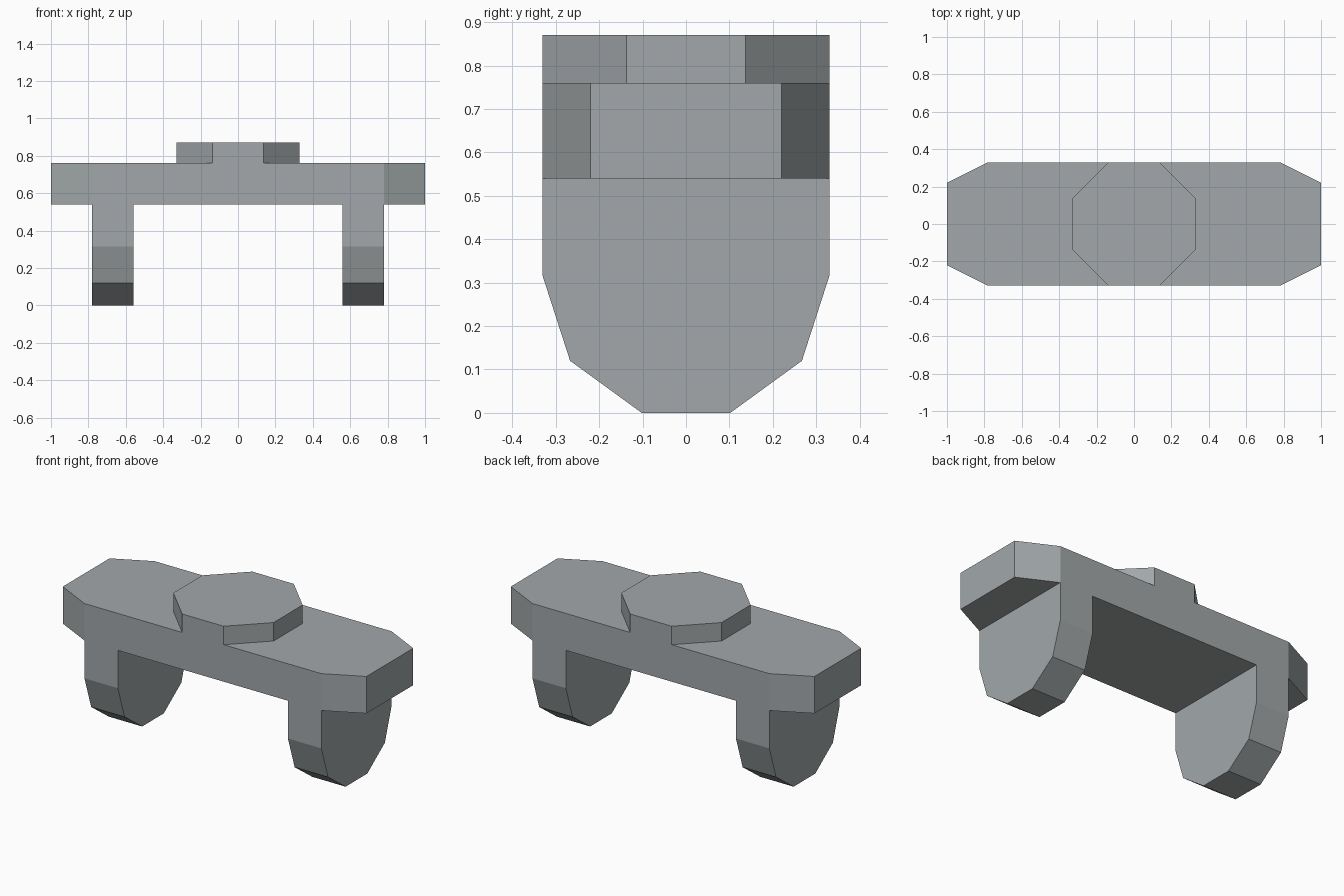
import bpy, bmesh, math
from mathutils import Vector

if "Cube" in bpy.data.objects:
    bpy.data.objects.remove(bpy.data.objects["Cube"])

grey = bpy.data.materials.new("plain grey")
grey.diffuse_color = (0.36, 0.39, 0.40, 1)
grey.use_nodes = True
grey.node_tree.nodes["Principled BSDF"].inputs["Base Color"].default_value = grey.diffuse_color


def prism(name, outline, to_3d, start, end):
    """Extrude a flat outline between two depths."""
    bm = bmesh.new()
    face = bm.faces.new([bm.verts.new(to_3d(a, b, start)) for a, b in outline])
    step = Vector(to_3d(0, 0, end)) - Vector(to_3d(0, 0, start))
    out = bmesh.ops.extrude_face_region(bm, geom=[face], use_keep_orig=True)
    verts = [g for g in out["geom"] if isinstance(g, bmesh.types.BMVert)]
    bmesh.ops.translate(bm, verts=verts, vec=step)
    bmesh.ops.recalc_face_normals(bm, faces=bm.faces)
    mesh = bpy.data.meshes.new(name)
    bm.to_mesh(mesh)
    bm.free()
    mesh.materials.append(grey)
    ob = bpy.data.objects.new(name, mesh)
    bpy.context.collection.objects.link(ob)
    return ob


def along_z(a, b, d):
    return (a, b, d)


def along_x(a, b, d):
    return (d, a, b)


# Plate with chamfered corners
quarter = [(1.0, 0.22), (0.78, 0.33)]
half = quarter + [(-x, y) for x, y in reversed(quarter)]
outline = half + [(-x, -y) for x, y in half]
plate = prism("link_plate", outline, along_z, 0.54, 0.76)

# Octagonal boss on top
r = 0.33 / math.cos(math.pi / 8)
octagon = [(r * math.cos(math.pi / 8 + i * math.pi / 4),
            r * math.sin(math.pi / 8 + i * math.pi / 4)) for i in range(8)]
parts = [prism("top_boss", octagon, along_z, 0.76, 0.87)]

# Two lugs with rounded lower ends
side = [(0.33, 0.54), (0.33, 0.315), (0.267, 0.12), (0.102, 0.0)]
lug = side + [(-y, z) for y, z in reversed(side)]
for name, sign in (("left_lug", -1), ("right_lug", 1)):
    parts.append(prism(name, lug, along_x, sign * 0.56, sign * 0.78))

# Fuse everything into one solid
bpy.context.view_layer.objects.active = plate
for part in parts:
    mod = plate.modifiers.new("fuse " + part.name, 'BOOLEAN')
    mod.operation = 'UNION'
    mod.solver = 'EXACT'
    mod.object = part
    bpy.ops.object.modifier_apply(modifier=mod.name)
    bpy.data.objects.remove(part)
